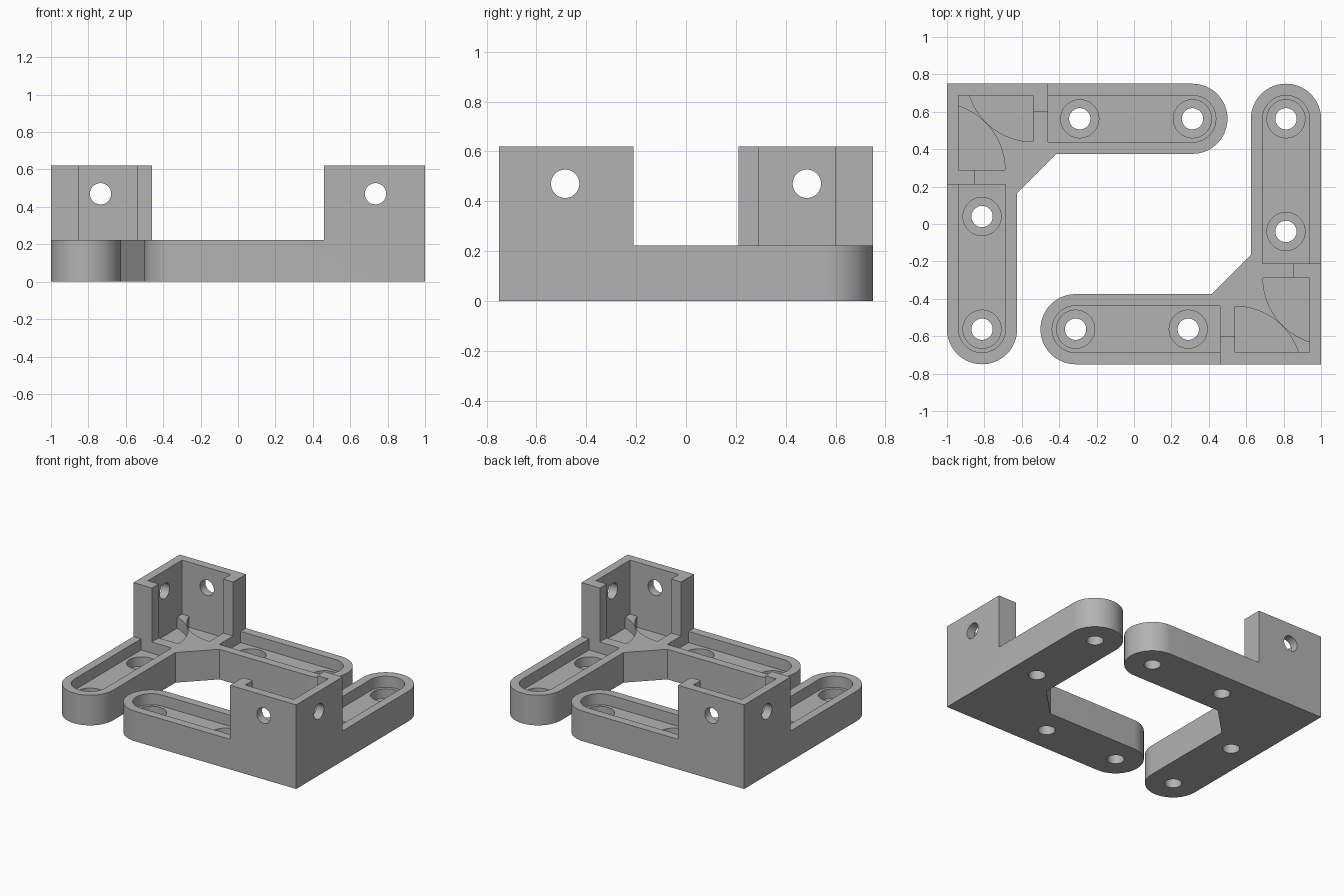
import bpy, bmesh, math
from mathutils import Matrix

if "Cube" in bpy.data.objects:
    bpy.data.objects.remove(bpy.data.objects["Cube"])

BASE_H, TOWER_H, FLOOR, SEAT = 0.222, 0.62, 0.14, 0.07
W, T, L = 0.375, 0.0625, 1.3125      # arm width, wall, arm-end centre
HOLE_R, BORE_R = 0.057, 0.102

grey = bpy.data.materials.new("light grey")
grey.diffuse_color = (0.45, 0.45, 0.45, 1)
grey.use_nodes = True
grey.node_tree.nodes["Principled BSDF"].inputs["Base Color"].default_value = grey.diffuse_color


def arc(cu, cv, r, a0, a1, n=32):
    return [(cu + r * math.cos(math.radians(a0 + (a1 - a0) * i / n)),
             cv + r * math.sin(math.radians(a0 + (a1 - a0) * i / n)))
            for i in range(n + 1)]


def swap(points):
    # mirror a profile onto the other arm
    return [(v, u) for u, v in points]


def finish(bm, name):
    bmesh.ops.recalc_face_normals(bm, faces=bm.faces)
    mesh = bpy.data.meshes.new(name)
    bm.to_mesh(mesh)
    bm.free()
    ob = bpy.data.objects.new(name, mesh)
    bpy.context.collection.objects.link(ob)
    mesh.materials.append(grey)
    return ob


def prism(name, points, z0, z1):
    # u, v are measured from the bracket's outer corner
    bm = bmesh.new()
    face = bm.faces.new([bm.verts.new((u - 1, 0.75 - v, z0)) for u, v in points])
    new = bmesh.ops.extrude_face_region(bm, geom=[face])["geom"]
    for v in new:
        if isinstance(v, bmesh.types.BMVert):
            v.co.z = z1
    return finish(bm, name)


def cut(body, cutter):
    cutter.hide_render = True
    mod = body.modifiers.new("cut", 'BOOLEAN')
    mod.operation, mod.solver, mod.object = 'DIFFERENCE', 'EXACT', cutter
    bpy.context.view_layer.objects.active = body
    bpy.ops.object.modifier_apply(modifier=mod.name)
    bpy.data.objects.remove(cutter)


# L-shaped body with rounded arm ends and a chamfered inner corner
end = arc(L, W / 2, W / 2, -90, 90)
outline = [(0, 0)] + end + [(0.585, W), (W, 0.585)] + swap(end)[::-1]
body = prism("corner_bracket_left", outline, 0, TOWER_H)

# clear everything above the arms except the C-shaped corner tower
half = [(T, T), (0.46, T), (0.46, 0.15), (0.54, 0.15), (0.54, -0.1), (2, -0.1)]
cut(body, prism("upper_cutter", half + [(2, 2)] + swap(half[1:])[::-1],
                BASE_H, 0.8))

# curved pockets either side of the corner rib
a_end = 180 - math.degrees(math.asin((T + 0.046) / 0.356))
corner_pocket = [(0.46, T)] + arc(0.46, -0.046, 0.356, 90, a_end)
# long slot in each arm
slot = [(0.54, T)] + arc(L, W / 2, W / 2 - T, -90, 90) + [(0.54, W - T)]

for side in (lambda p: p, swap):
    cut(body, prism("corner_pocket_cutter", side(corner_pocket), FLOOR, 0.3))
    cut(body, prism("slot_cutter", side(slot), FLOOR, 0.3))
    # counterbored screw holes
    for u in (0.71, L):
        cut(body, prism("bore_cutter", side(arc(u, W / 2, BORE_R, 0, 352.5, 47)),
                        SEAT, 0.2))
        cut(body, prism("hole_cutter", side(arc(u, W / 2, HOLE_R, 0, 352.5, 47)),
                        -0.1, 0.3))

# screw holes through the tower walls
for loc, axis in (((-0.735, 0.75, 0.47), 'X'), ((-1, 0.485, 0.47), 'Y')):
    bm = bmesh.new()
    bmesh.ops.create_cone(bm, cap_ends=True, segments=48, radius1=HOLE_R,
                          radius2=HOLE_R, depth=0.2,
                          matrix=Matrix.Translation(loc)
                          @ Matrix.Rotation(math.pi / 2, 4, axis))
    cut(body, finish(bm, "wall_hole_cutter"))

# matching bracket turned half way round
other = body.copy()
other.data = body.data.copy()
other.name = "corner_bracket_right"
other.data.transform(Matrix.Rotation(math.pi, 4, 'Z'))
bpy.context.collection.objects.link(other)

for ob in (body, other):
    bpy.ops.object.select_all(action='DESELECT')
    ob.select_set(True)
    bpy.context.view_layer.objects.active = ob
    bpy.ops.object.shade_smooth_by_angle(angle=math.radians(30))
